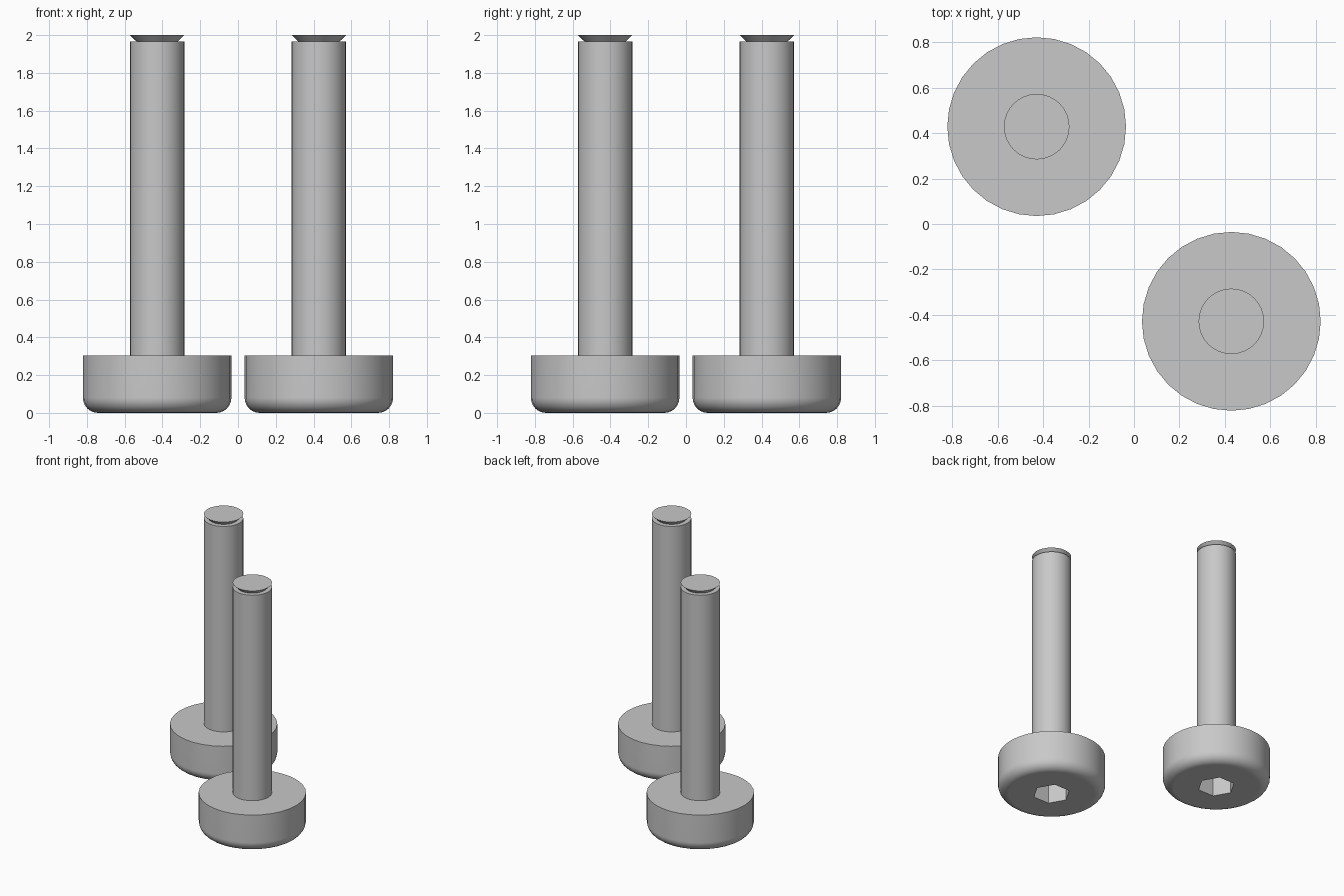
import bpy
import bmesh
import math

SIDES = 32
CENTRE = 0.428
HEAD_R, HEAD_H, FILLET = 0.393, 0.305, 0.08
SHAFT_R, NECK_R = 0.144, 0.108
SHAFT_TOP, TIP_TOP = 1.965, 2.0
SOCKET_R, SOCKET_DEPTH = 0.137, 0.16

cube = bpy.data.objects.get("Cube")
if cube:
    bpy.data.objects.remove(cube, do_unlink=True)

steel = bpy.data.materials.new("steel_grey")
steel.use_nodes = True
steel.diffuse_color = (0.58, 0.58, 0.58, 1)
steel.node_tree.nodes["Principled BSDF"].inputs["Base Color"].default_value = steel.diffuse_color


def lathe(name, profile, sides, location):
    """Turn a (radius, height) profile, listed bottom to top, into a capped solid."""
    bm = bmesh.new()
    rings = []
    for r, z in profile:
        angles = [math.tau * i / sides for i in range(sides)]
        rings.append([bm.verts.new((r * math.cos(a), r * math.sin(a), z)) for a in angles])
    for low, high in zip(rings, rings[1:]):
        for i in range(sides):
            j = (i + 1) % sides
            bm.faces.new((low[i], low[j], high[j], high[i]))
    bm.faces.new(rings[0][::-1])
    bm.faces.new(rings[-1])
    mesh = bpy.data.meshes.new(name)
    bm.to_mesh(mesh)
    bm.free()
    mesh.materials.append(steel)
    obj = bpy.data.objects.new(name, mesh)
    obj.location = location
    bpy.context.collection.objects.link(obj)
    return obj


def activate(obj):
    bpy.ops.object.select_all(action="DESELECT")
    obj.select_set(True)
    bpy.context.view_layer.objects.active = obj


def smooth(obj):
    activate(obj)
    bpy.ops.object.shade_smooth_by_angle(angle=math.radians(30))
    weighted = obj.modifiers.new("flat_caps", "WEIGHTED_NORMAL")
    weighted.keep_sharp = True


def bolt(side, location):
    # Head with a rounded lower rim
    steps = 6
    rim = []
    for i in range(steps + 1):
        a = math.pi / 2 * i / steps
        rim.append((HEAD_R - FILLET + FILLET * math.sin(a), FILLET - FILLET * math.cos(a)))
    head = lathe(side + "_bolt_head", rim + [(HEAD_R, HEAD_H)], SIDES, location)

    # Hexagonal socket cut into the underside
    cutter = lathe(side + "_socket_cutter",
                   [(SOCKET_R, -0.1), (SOCKET_R, SOCKET_DEPTH)], 6, location)
    cutter.hide_render = True
    cut = head.modifiers.new("hex_socket", "BOOLEAN")
    cut.operation = "DIFFERENCE"
    cut.solver = "EXACT"
    cut.object = cutter
    activate(head)
    bpy.ops.object.modifier_apply(modifier=cut.name)
    bpy.data.objects.remove(cutter, do_unlink=True)
    smooth(head)

    # Shaft with a narrow neck flaring out to the flat tip
    shaft = lathe(side + "_bolt_shaft",
                  [(SHAFT_R, HEAD_H), (SHAFT_R, SHAFT_TOP),
                   (NECK_R, SHAFT_TOP), (SHAFT_R, TIP_TOP)], SIDES, location)
    smooth(shaft)


bolt("right", (-CENTRE, CENTRE, 0))
bolt("left", (CENTRE, -CENTRE, 0))
